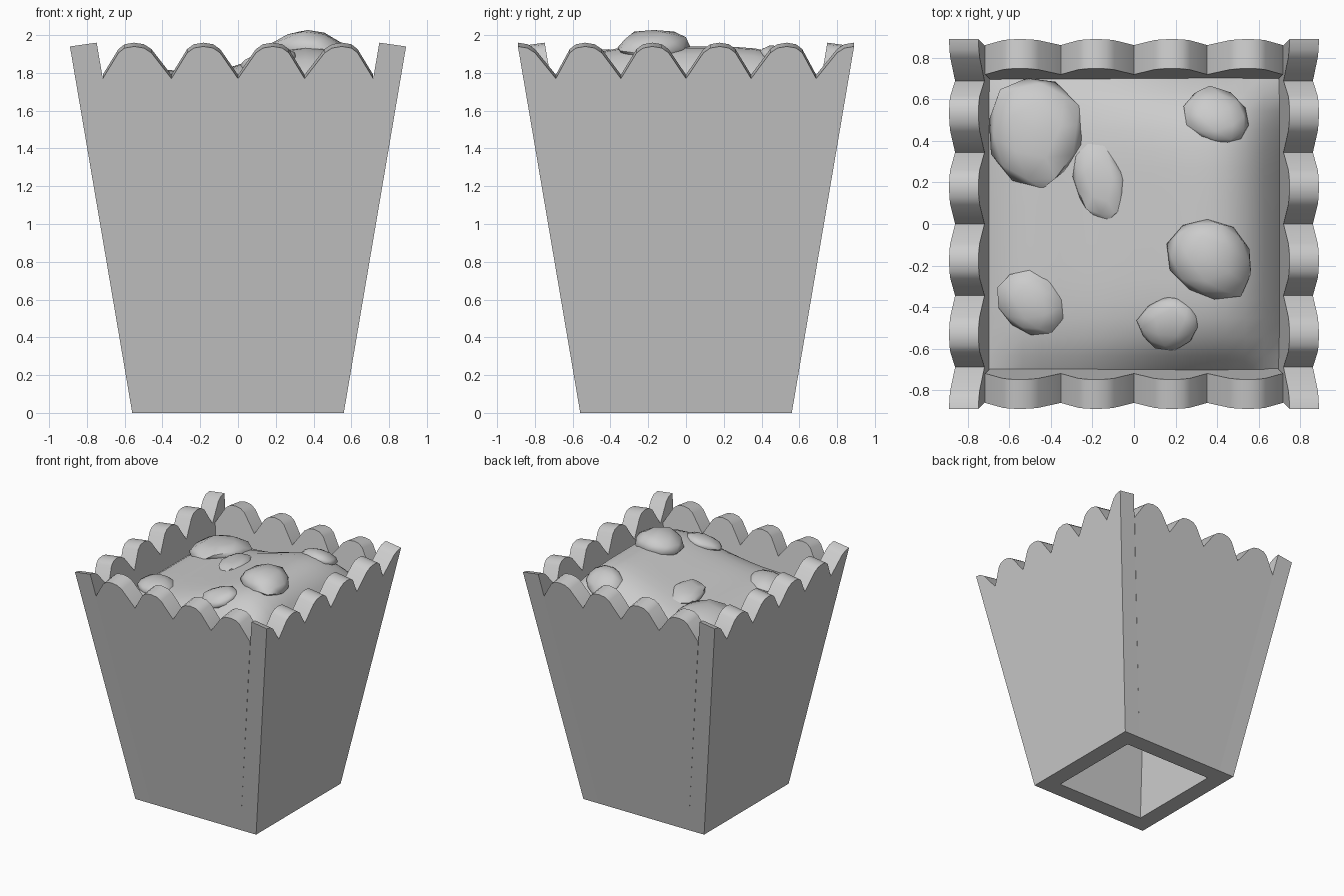
import bpy, bmesh, math, random
from mathutils import Vector, Matrix

if "Cube" in bpy.data.objects:
    bpy.data.objects.remove(bpy.data.objects["Cube"])

random.seed(4)
BASE, SLOPE, THICK = 0.56, 0.17, 0.145


def outer(z):
    return BASE + SLOPE * z


def finish(bm, name, angle=35):
    bmesh.ops.recalc_face_normals(bm, faces=bm.faces)
    me = bpy.data.meshes.new(name)
    bm.to_mesh(me)
    bm.free()
    ob = bpy.data.objects.new(name, me)
    bpy.context.collection.objects.link(ob)
    bpy.ops.object.select_all(action='DESELECT')
    ob.select_set(True)
    bpy.context.view_layer.objects.active = ob
    bpy.ops.object.shade_smooth_by_angle(angle=math.radians(angle))
    return ob


# one scallop: position along its width, relative height
LOBE = [(0, 0), (0.26, 0.8), (0.36, 0.95), (0.5, 1), (0.64, 0.95), (0.74, 0.8)]


def wall(name, turn, inset):
    """Tapered scalloped panel facing -y, then turned about z.
    inset > 0 butts the panel between its neighbours."""
    pts = []
    for k in range(-3, 3):
        for f, h in LOBE:
            pts.append(((k + f) * 0.352, 1.77 + 0.17 * h))
    pts.append((3 * 0.352, 1.77))
    if inset:
        pts = [p for p in pts if abs(p[0]) < 0.71]
    else:
        pts = [p for p in pts if abs(p[0]) < 0.89]
    bm = bmesh.new()
    cols = []
    for u, zt in pts:
        half_top = outer(zt) - inset
        s = u / (outer(1.88) - inset) if inset == 0 else u / 0.715
        if (u, zt) in (pts[0], pts[-1]):
            s = math.copysign(1, u)
        s = max(-1, min(1, s))
        ub = s * (BASE - inset)
        ut = s * half_top
        cols.append([bm.verts.new(v) for v in (
            (ub, -BASE, 0), (ut, -outer(zt), zt),
            (ut, -outer(zt + 0.02) + THICK, zt + 0.02), (ub, -BASE + THICK, 0))])
    for a, b in zip(cols, cols[1:]):
        for i in range(4):
            j = (i + 1) % 4
            bm.faces.new((a[i], b[i], b[j], a[j]))
    bm.faces.new(cols[0])
    bm.faces.new(cols[-1][::-1])
    bmesh.ops.rotate(bm, verts=bm.verts, cent=(0, 0, 0),
                     matrix=Matrix.Rotation(math.radians(turn), 3, 'Z'))
    finish(bm, name)


wall("front_panel", 0, THICK)
wall("right_panel", 90, 0)
wall("back_panel", 180, THICK)
wall("left_panel", 270, 0)


# popcorn heap filling the mouth of the bucket
def heap(x, y):
    ex = 1 - min(1, abs(x / 0.715)) ** 6
    ey = 1 - min(1, abs(y / 0.725)) ** 5
    t = max(0, min(1, (x + 0.35) / 0.8))
    rise = 0.12 + 0.18 * t * t * (3 - 2 * t)
    return 1.65 + ex * ey * rise


bm = bmesh.new()
bmesh.ops.create_grid(bm, x_segments=16, y_segments=16, size=1)
for v in bm.verts:
    v.co.x *= 0.715
    v.co.y *= 0.725
    v.co.z = heap(v.co.x, v.co.y)
finish(bm, "popcorn_heap", 60)

# faceted kernels poking out of the heap: x, y, half width, half depth, height, spin
KERNELS = [(-0.48, 0.45, 0.23, 0.27, 0.07, 8), (0.37, -0.17, 0.22, 0.19, 0.09, -35),
           (0.17, -0.48, 0.15, 0.13, 0.05, 10), (-0.5, -0.38, 0.17, 0.14, 0.05, -40),
           (-0.17, 0.2, 0.12, 0.19, 0.04, 15), (0.4, 0.52, 0.17, 0.13, 0.05, -30)]
for n, (x, y, a, b, h, spin) in enumerate(KERNELS):
    bm = bmesh.new()
    bmesh.ops.create_icosphere(bm, subdivisions=2, radius=1)
    rot = Matrix.Rotation(math.radians(spin), 3, 'Z')
    for v in bm.verts:
        p = v.co * random.uniform(0.93, 1.07)
        q = rot @ Vector((p.x * a, p.y * b, 0))
        px = max(-0.7, min(0.7, x + q.x))
        py = max(-0.71, min(0.71, y + q.y))
        v.co = (px, py, heap(x, y) + p.z * h
                + 0.6 * (heap(px, py) - heap(x, y)))
    finish(bm, f"popcorn_kernel_{n + 1}", 50)
